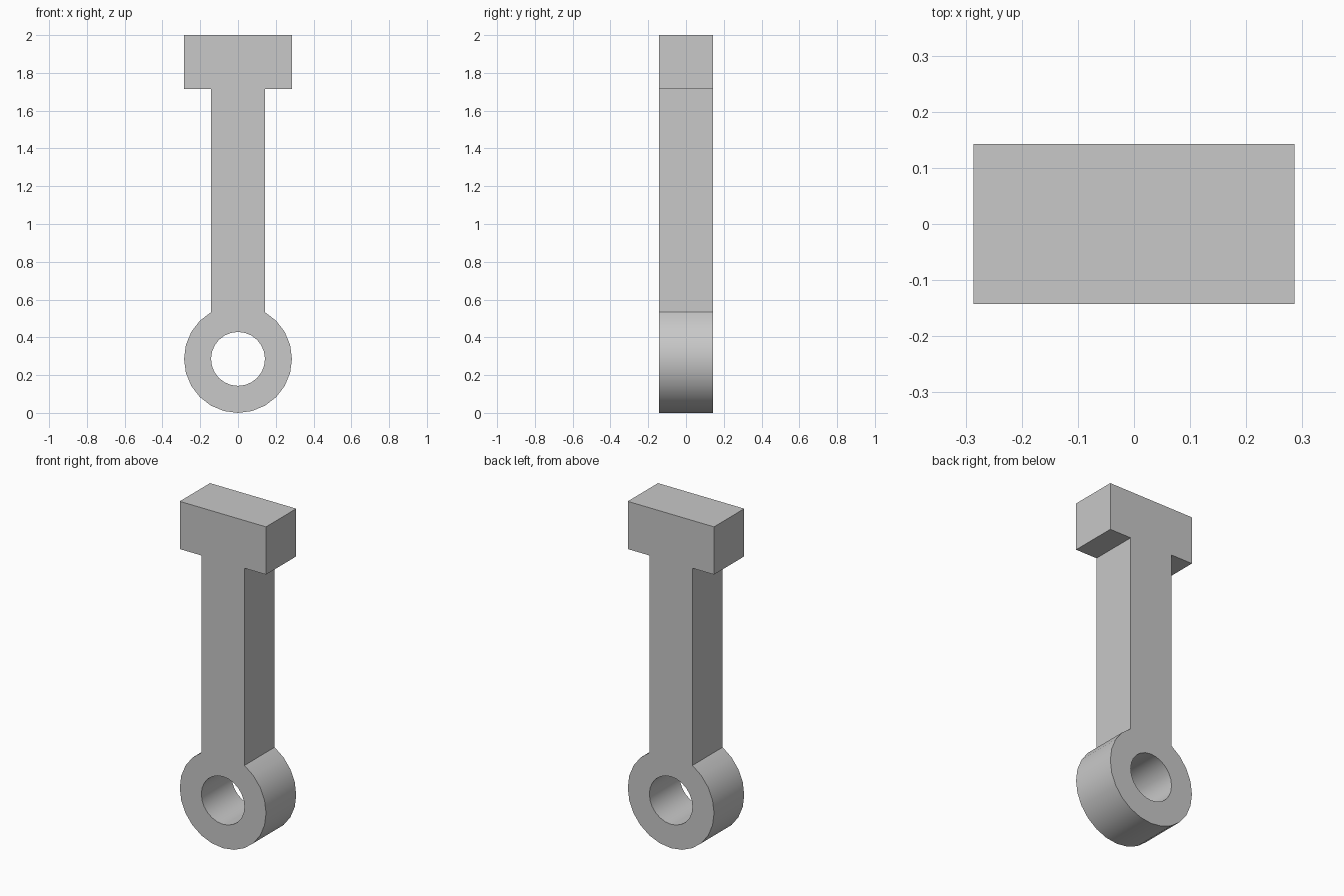
import bpy
import bmesh
from math import cos, sin, radians
from mathutils import Vector

cube = bpy.data.objects.get("Cube")
if cube:
    bpy.data.objects.remove(cube, do_unlink=True)

# Every dimension is a multiple of one module: the rod is seven modules tall
U = 2 / 7
DEPTH = U
STEP = 15


def arc(radius, start, end):
    """Points on a circle round the eye centre, in the xz plane."""
    return [Vector((radius * cos(radians(a)), -DEPTH / 2, U + radius * sin(radians(a))))
            for a in range(start, end + 1, STEP)]


def add_loop(bm, points):
    verts = [bm.verts.new(p) for p in points]
    return [bm.edges.new((v, verts[(i + 1) % len(verts)])) for i, v in enumerate(verts)]


# Flat grey finish
grey = bpy.data.materials.new("plain grey")
grey.use_nodes = True
colour = (0.58, 0.58, 0.58, 1)
grey.diffuse_color = colour
grey.node_tree.nodes["Principled BSDF"].inputs["Base Color"].default_value = colour

# Outline: ring eye, straight shank, then the crosswise head
half_head = [(U / 2, 6 * U), (U, 6 * U), (U, 7 * U)]
right_side = [Vector((x, -DEPTH / 2, z)) for x, z in half_head]
left_side = [Vector((-p.x, p.y, p.z)) for p in reversed(right_side)]
outline = arc(U, 120, 420) + right_side + left_side

# Fill between the outline and the eye hole, then extrude to depth
bm = bmesh.new()
edges = add_loop(bm, outline) + add_loop(bm, arc(U / 2, 0, 360 - STEP))
bmesh.ops.triangle_fill(bm, edges=edges, use_beauty=True)
result = bmesh.ops.extrude_face_region(bm, geom=bm.faces[:], use_keep_orig=True)
back = [g for g in result["geom"] if isinstance(g, bmesh.types.BMVert)]
bmesh.ops.translate(bm, verts=back, vec=(0, DEPTH, 0))
bmesh.ops.recalc_face_normals(bm, faces=bm.faces[:])

mesh = bpy.data.meshes.new("eye_rod")
bm.to_mesh(mesh)
bm.free()
mesh.materials.append(grey)
rod = bpy.data.objects.new("eye_rod", mesh)
bpy.context.collection.objects.link(rod)

# Smooth the round eye and bore, keep the corners crisp
bpy.ops.object.select_all(action="DESELECT")
rod.select_set(True)
bpy.context.view_layer.objects.active = rod
bpy.ops.object.shade_smooth_by_angle(angle=radians(30))
